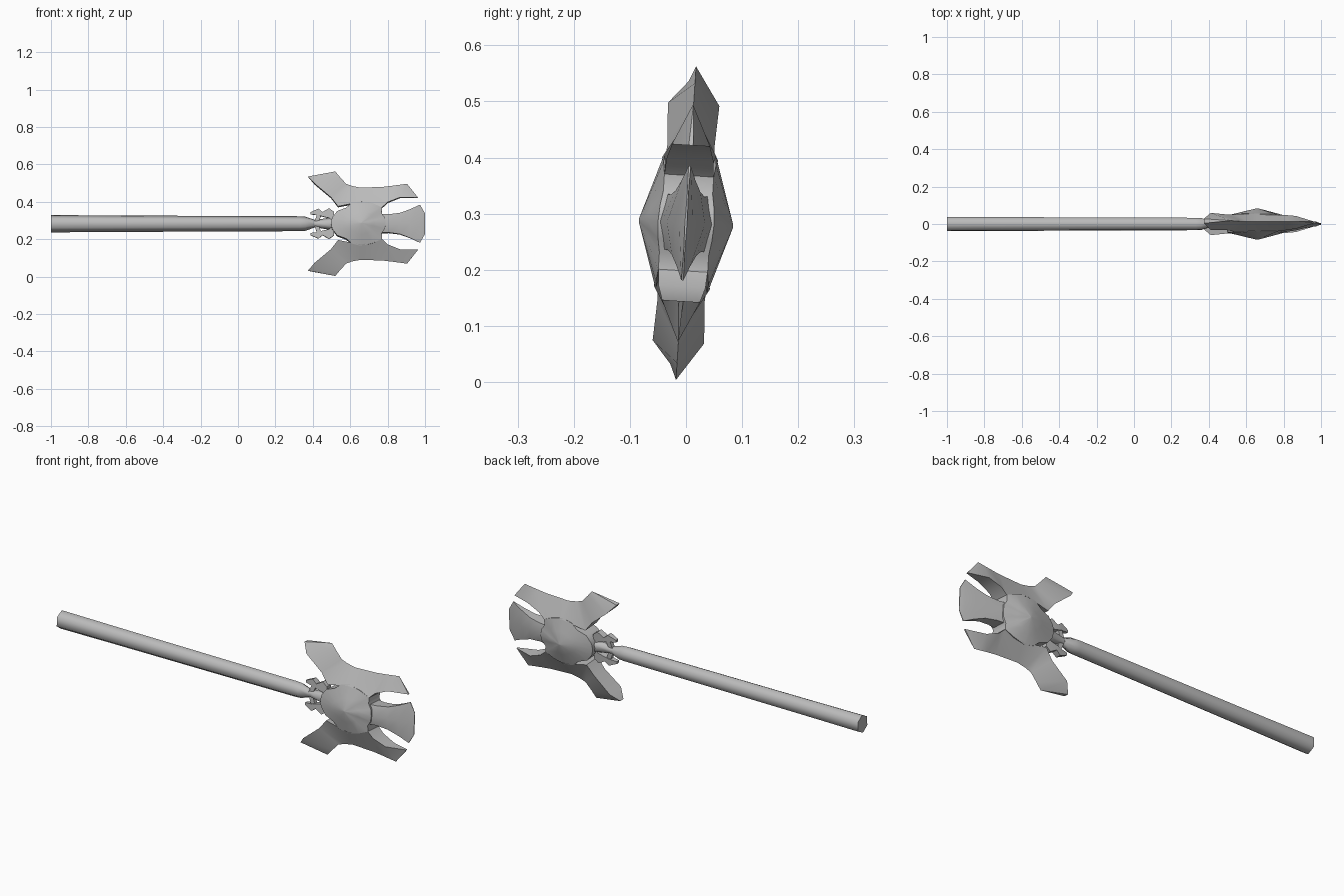
import bpy, bmesh, math

cube = bpy.data.objects.get("Cube")
if cube:
    bpy.data.objects.remove(cube)

AXIS_Z = 0.283
TILT = -0.064

steel = bpy.data.materials.new("grey steel")
steel.use_nodes = True
steel.diffuse_color = (0.5, 0.5, 0.5, 1)
steel.node_tree.nodes["Principled BSDF"].inputs["Base Color"].default_value = (0.5, 0.5, 0.5, 1)


def loft(name, rings, angle=35):
    """Skin closed rings of (x, y, z) points, heights measured from the shaft axis."""
    bm = bmesh.new()
    rows = [[bm.verts.new(p) for p in ring] for ring in rings]
    n = len(rows[0])
    for a, b in zip(rows, rows[1:]):
        for i in range(n):
            j = (i + 1) % n
            bm.faces.new((a[i], a[j], b[j], b[i]))
    bm.faces.new(rows[0])
    bm.faces.new(rows[-1])
    bmesh.ops.remove_doubles(bm, verts=bm.verts, dist=0.0005)
    bmesh.ops.recalc_face_normals(bm, faces=bm.faces)
    mesh = bpy.data.meshes.new(name)
    bm.to_mesh(mesh)
    bm.free()
    mesh.materials.append(steel)
    ob = bpy.data.objects.new(name, mesh)
    bpy.context.collection.objects.link(ob)
    ob.location.z = AXIS_Z
    ob.rotation_euler.x = TILT
    bpy.ops.object.select_all(action='DESELECT')
    ob.select_set(True)
    bpy.context.view_layer.objects.active = ob
    bpy.ops.object.shade_smooth_by_angle(angle=math.radians(angle))
    return ob


def shaft_ring(x, r, sides=6):
    turns = [2 * math.pi * (i + 0.5) / sides for i in range(sides)]
    return [(x, r * math.cos(t), r * math.sin(t) * 1.08) for t in turns]


# Shaft with a pinched neck that widens into the head
loft("shaft", [shaft_ring(x, r) for x, r in
               [(-1, .043), (-.7, .041), (.33, .037), (.36, .035), (.41, .019)]], 65)
loft("neck", [shaft_ring(x, r) for x, r in
              [(.39, .017), (.42, .019), (.5, .032), (.56, .045)]], 65)

# Curved side blades: sharp outer edge, thick inner side, pointed at both ends
# outer x, outer z, inner x, inner z, half thickness
stations = [
    (.52, .28, .374, .252, .012),
    (.545, .25, .41, .212, .046),
    (.578, .214, .497, .139, .042),
    (.61, .202, .535, .09, .046),
    (.658, .193, .66, .115, .05),
    (.78, .198, .77, .085, .044),
    (.83, .204, .80, .113, .042),
    (.875, .21, .866, .139, .034),
    (.904, .214, .963, .139, .004),
]
for side, s in (("upper", 1), ("lower", -1)):
    loft(side + "_blade", [[(ox, 0, s * oz), (ix, t, s * iz), (ix, -t, s * iz)]
                           for ox, oz, ix, iz, t in stations])

# Central boss: two shallow cones back to back around a shaped rim
half_rim = [(.497, 0, .045), (.503, .03, .045), (.53, .065, .046), (.578, .083, .05),
            (.61, .11, .048), (.66, .122, .046), (.72, .107, .047), (.77, .085, .044),
            (.768, .055, .044), (.785, .03, .048), (.79, 0, .05)]
rim = half_rim + [(x, -z, t) for x, z, t in half_rim[-2:0:-1]]


def boss_ring(side, k):
    """Rim shrunk by k towards the peak, thickening as it goes."""
    return [(.66 + (x - .66) * k, side * (t * k + .085 * (1 - k)), z * k) for x, z, t in rim]


loft("boss", [boss_ring(-1, 0.03), boss_ring(-1, 0.5), boss_ring(-1, 1),
              boss_ring(1, 1), boss_ring(1, 0.5), boss_ring(1, 0.03)], 40)

# Front blade: flares into a thin crescent edge
# x, half height, centre half thickness, edge half thickness
flare = [(.74, .05, .055, .04), (.807, .049, .043, .03), (.866, .057, .034, .022),
         (.92, .077, .021, .012)]
rings = [[(x, e, h), (x, c, 0), (x, e, -h), (x, -e, -h), (x, -c, 0), (x, -e, h)]
         for x, h, c, e in flare]
rings.append([(.973, .002, .102), (.975, .012, 0), (.973, .002, -.102),
              (.973, -.002, -.102), (.975, -.012, 0), (.973, -.002, .102)])
rings.append([(1, .001, .055), (1, .002, 0), (1, .001, -.055),
              (1, -.001, -.055), (1, -.002, 0), (1, -.001, .055)])
loft("front_blade", rings)

# Small hooked claws either side of the neck
# x, top z, bottom z, half thickness
claw = [(.388, .062, .05, .008), (.43, .08, .045, .014), (.452, .062, .038, .016),
        (.487, .082, .03, .016), (.512, .064, .01, .016)]
for side, s in (("upper", 1), ("lower", -1)):
    loft(side + "_claw", [[(x, -t, s * a), (x, t, s * a), (x, t, s * b), (x, -t, s * b)]
                          for x, a, b, t in claw])
    # Strut joining the claw to the neck
    loft(side + "_claw_strut", [[(x - .012, -.01, s * z), (x + .012, -.01, s * z),
                                 (x + .012, .01, s * z), (x - .012, .01, s * z)]
                                for x, z in [(.42, .01), (.435, .05)]])
